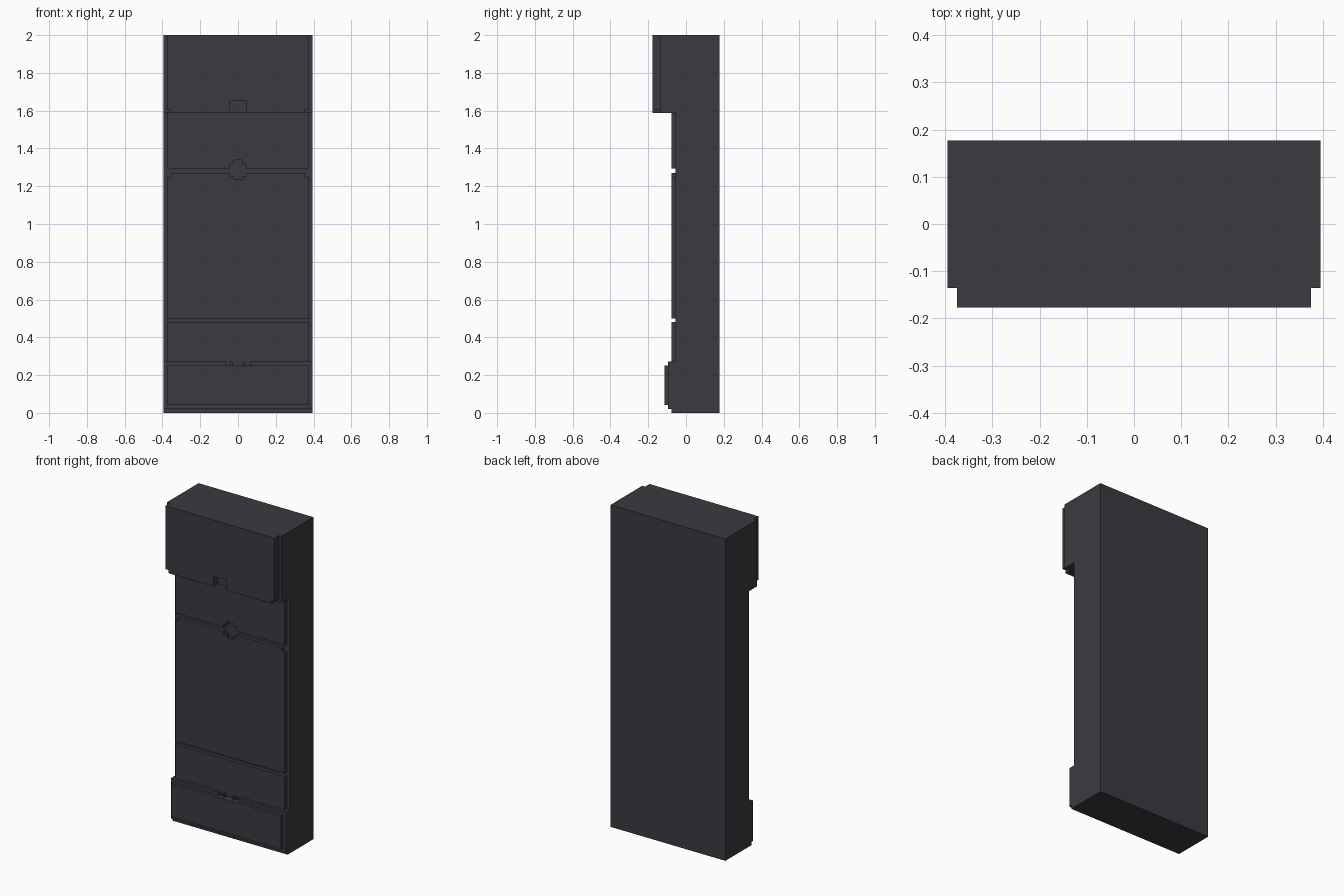
import bpy
import bmesh

cube = bpy.data.objects.get("Cube")
if cube:
    bpy.data.objects.remove(cube, do_unlink=True)

charcoal = bpy.data.materials.new("charcoal")
charcoal.use_nodes = True
COLOUR = (0.044, 0.042, 0.051, 1.0)
charcoal.diffuse_color = COLOUR
charcoal.node_tree.nodes["Principled BSDF"].inputs["Base Color"].default_value = COLOUR

W, P = 0.395, 0.375          # half widths of the case and of the raised plates
BACK, FACE, PANEL = 0.177, -0.055, -0.077
HEAD, LIP, BASE, KICK = -0.135, -0.177, -0.095, -0.115


def plate(name, outline, front, back):
    """Extrude an (x, z) outline from y = front to y = back."""
    bm = bmesh.new()
    face = bm.faces.new([bm.verts.new((x, front, z)) for x, z in outline])
    ext = bmesh.ops.extrude_face_region(bm, geom=[face])
    moved = [v for v in ext["geom"] if isinstance(v, bmesh.types.BMVert)]
    bmesh.ops.translate(bm, verts=moved, vec=(0, back - front, 0))
    bmesh.ops.recalc_face_normals(bm, faces=bm.faces)
    mesh = bpy.data.meshes.new(name)
    bm.to_mesh(mesh)
    bm.free()
    mesh.materials.append(charcoal)
    ob = bpy.data.objects.new(name, mesh)
    bpy.context.collection.objects.link(ob)
    return ob


def mirrored(half):
    """Complete a right-half outline (bottom centre to top centre) across x = 0."""
    return half + [(-x, z) for x, z in reversed(half)]


def block(name, w, z0, z1, front, back):
    return plate(name, mirrored([(w, z0), (w, z1)]), front, back)


# Main case, with the deep head block on top
block("case_body", W, 0, 2, FACE, BACK)
head_half = [(0.045, 1.65), (0.045, 1.587), (W, 1.587), (W, 2)]
block("head_block", W, 1.587, 2, HEAD, FACE)

# Head front plate: stepped lower corners and a slot in the middle
plate("head_plate", mirrored([(0.045, 1.65), (0.045, 1.587), (0.355, 1.587),
                              (0.355, 1.607), (P, 1.607), (P, 2)]), LIP, HEAD)

# Face panels; the upper two share a stepped round recess on their seam
plate("upper_panel", mirrored([(0.022, 1.338), (0.022, 1.318), (0.045, 1.318),
                               (0.045, 1.295), (P, 1.295), (P, 1.587)]), PANEL, FACE)
plate("middle_panel", mirrored([(P, 0.5), (P, 1.25), (0.355, 1.25), (0.355, 1.27),
                                (0.045, 1.27), (0.045, 1.255), (0.022, 1.255),
                                (0.022, 1.235)]), PANEL, FACE)
block("lower_panel", P, 0.271, 0.48, PANEL, FACE)

# Plinth: foot, base block, front kick plate
block("base_foot", W, 0, 0.271, PANEL, FACE)
block("base_block", W, 0.021, 0.25, BASE, PANEL)
block("kick_plate", P, 0.043, 0.25, KICK, BASE)

# Base ledge: a long piece on each side and two small pegs in the gap
for side, s in (("left", 1), ("right", -1)):
    for part, a, b in (("ledge", 0.065, W), ("peg", 0.028, 0.041)):
        plate(f"{side}_base_{part}",
              [(s * a, 0.25), (s * b, 0.25), (s * b, 0.271), (s * a, 0.271)], BASE, PANEL)
